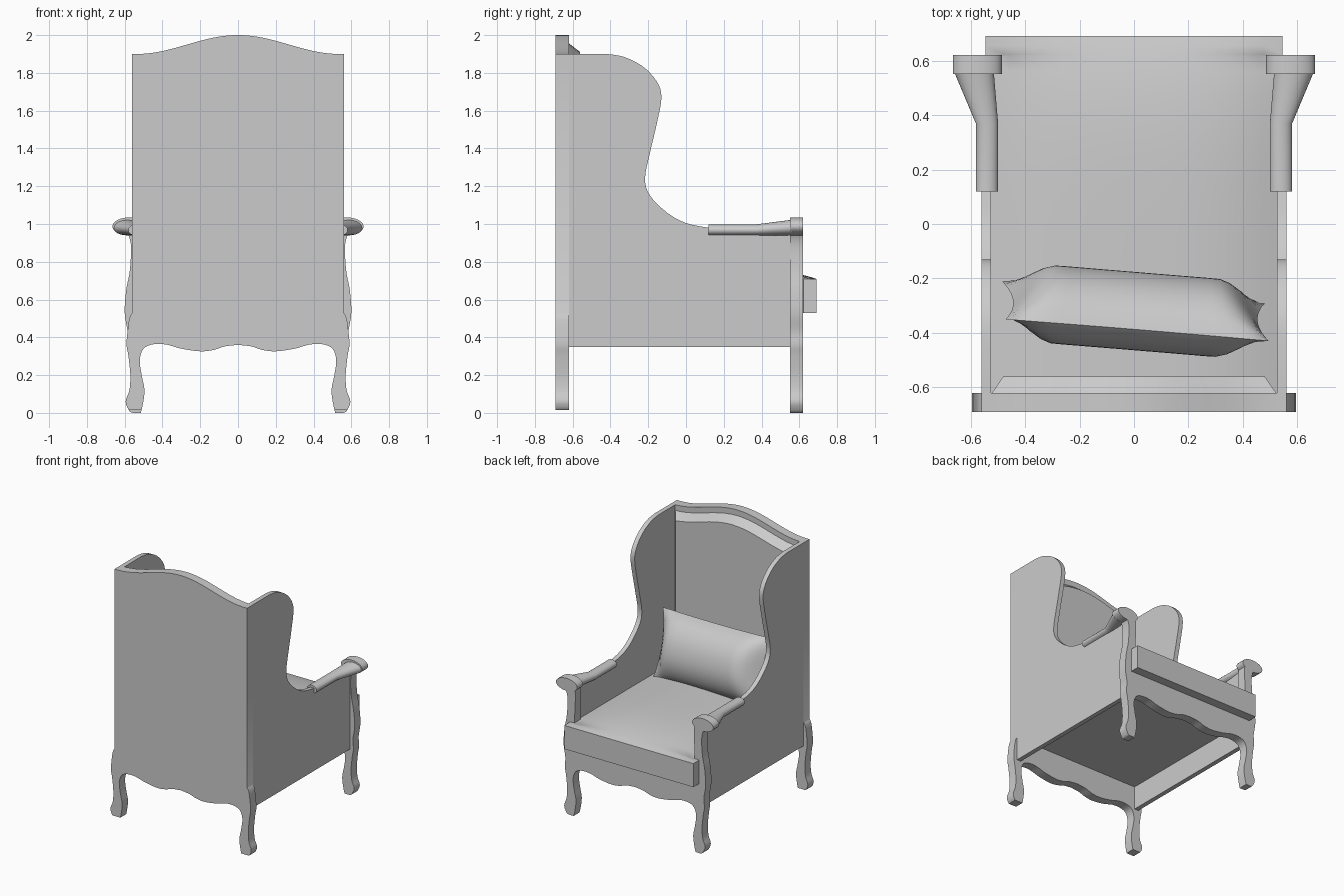
import bpy, bmesh, math
from mathutils import Vector

cube = bpy.data.objects.get("Cube")
if cube:
    bpy.data.objects.remove(cube)

grey = bpy.data.materials.new("plain_grey")
grey.use_nodes = True
grey.diffuse_color = (0.6, 0.6, 0.6, 1)
grey.node_tree.nodes["Principled BSDF"].inputs["Base Color"].default_value = (0.6, 0.6, 0.6, 1)


def finish(name, bm, angle=35):
    """Turn a bmesh into a shaded object."""
    bmesh.ops.recalc_face_normals(bm, faces=bm.faces)
    mesh = bpy.data.meshes.new(name)
    bm.to_mesh(mesh)
    bm.free()
    mesh.materials.append(grey)
    mesh.shade_smooth()
    mesh.set_sharp_from_angle(angle=math.radians(angle))
    obj = bpy.data.objects.new(name, mesh)
    bpy.context.collection.objects.link(obj)
    return obj


def loft(name, rings, angle=35):
    """Skin a list of closed rings and cap both ends."""
    bm = bmesh.new()
    loops = [[bm.verts.new(p) for p in ring] for ring in rings]
    for a, b in zip(loops, loops[1:]):
        for i in range(len(a)):
            j = (i + 1) % len(a)
            bm.faces.new((a[i], a[j], b[j], b[i]))
    bm.faces.new(loops[0])
    bm.faces.new(loops[-1])
    return finish(name, bm, angle)


def spline(points, steps=4):
    """Smooth curve through the points."""
    p = [Vector(q) for q in points]
    p = [p[0]] + p + [p[-1]]
    out = []
    for a, b, c, d in zip(p, p[1:], p[2:], p[3:]):
        for k in range(steps):
            t = k / steps
            out.append(b + (c - a) * t / 2 + (a * 2 - b * 5 + c * 4 - d) * t * t / 2
                       + (b * 3 - a - c * 3 + d) * t ** 3 / 2)
    return [tuple(q) for q in out] + [tuple(p[-1])]


def mirrored(half):
    return half + [(-x, z) for x, z in reversed(half) if x > 0]


def slab_y(name, outline, y0, y1):
    return loft(name, [[(x, y, z) for x, z in outline] for y in (y0, y1)])


def crest(x):
    return 1.9 + 0.05 * (1 + math.cos(math.pi * min(abs(x) / 0.54, 1)))


# Shared apron and curved leg outline
apron = [(0, .36), (.07, .352), (.13, .333), (.2, .326), (.3, .34), (.38, .362),
         (.45, .363), (.5, .34), (.52, .28), (.51, .2), (.495, .12), (.505, .04), (.515, 0)]
foot = [(.555, 0), (.575, .01), (.595, .06), (.575, .12), (.57, .2), (.58, .3), (.59, .36)]

# Back panel with its legs and arched top
lower = spline(apron) + spline(foot + [(.585, .43), (.575, .5), (.56, .53)])
lower = [(x, max(z, .015)) for x, z in lower]
top = [(.56 * (1 - i / 20), crest(.56 * (1 - i / 20))) for i in range(21)]
slab_y("back_panel", mirrored(lower + top), -.69, -.62)

# Front frame: apron, legs and arm posts
post = spline(foot + [(.585, .43), (.6, .53), (.592, .65), (.572, .76), (.568, .9), (.6, .98)])
inner = spline([(.515, .98), (.5, .93), (.507, .75), (.51, .53)])
slab_y("front_frame", mirrored(spline(apron) + post + inner + [(0, .53)]), .55, .62)

# Bevelled back cushion
rings = []
for y, half, drop in ((-.625, .525, .04), (-.56, .48, .09)):
    arch = [(half * (1 - i / 10), y, crest(half * (1 - i / 10)) - drop) for i in range(21)]
    rings.append([(half, y, .54)] + arch + [(-half, y, .54)])
loft("back_cushion", rings, 20)

# Wing sides
wing = [(-.62, .35), (-.62, 1.9)]
wing += spline([(-.42, 1.9), (-.33, 1.885), (-.23, 1.835), (-.155, 1.755), (-.13, 1.67),
                (-.155, 1.53), (-.19, 1.38), (-.217, 1.24), (-.19, 1.15), (-.1, 1.06),
                (0, 1.005), (.12, .98)])
wing += [(.14, .955), (.55, .955), (.55, .35)]
for side, label in ((1, "left"), (-1, "right")):
    loft(label + "_wing", [[(side * x, y, z) for y, z in wing] for x in (.525, .56)])

    # Rolled armrest flaring into a scroll
    def ellipse(y, cx, cz, rx, rz):
        return [(side * (cx + rx * math.cos(i * math.tau / 24)), y,
                 cz + rz * math.sin(i * math.tau / 24)) for i in range(24)]
    loft(label + "_armrest", [ellipse(.12, .54, .968, .041, .03), ellipse(.37, .54, .968, .041, .03),
                              ellipse(.56, .588, .981, .073, .041)])
    loft(label + "_scroll", [ellipse(y, .575, .987, .09, .048) for y in (.55, .62)])

# Crowned seat cushion with a wider front lip
rings = []
for y in [-.62 + i * .1 for i in range(12)] + [.56, .619, .621, .655, .69]:
    half = .545 if y > .62 else .525
    rise = .065 * (1 - max(0, (y + .1) / .79) ** 4)
    curve = []
    for i in range(17):
        u = 1 - i / 8
        curve.append((half * u, y, .71 + rise * (1 - abs(u) ** 3)))
    rings.append([(half, y, .53)] + curve + [(-half, y, .53)])
loft("seat_cushion", rings)

# Loose pillow leaning back
bm = bmesh.new()
for face in (1, -1):
    grid = bmesh.ops.create_grid(bm, x_segments=24, y_segments=16, size=1)
    for v in grid["verts"]:
        u, w = v.co.x, v.co.y
        ends = math.sin(math.pi / 2 * min(1, (1 - abs(u)) / .36))
        puff = .135 * ends * max(0, 1 - abs(w) ** 2.2) ** .75
        v.co = (u * .485 * (1 - .07 * (1 - w * w)), face * puff, w * .25 * (1 - .03 * (1 - u * u)))
bmesh.ops.remove_doubles(bm, verts=bm.verts, dist=.0005)
pillow = finish("pillow", bm, 50)
pillow.rotation_euler = [math.radians(a) for a in (16, 3, -4.7)]
pillow.location = (.005, -.32, .985)
